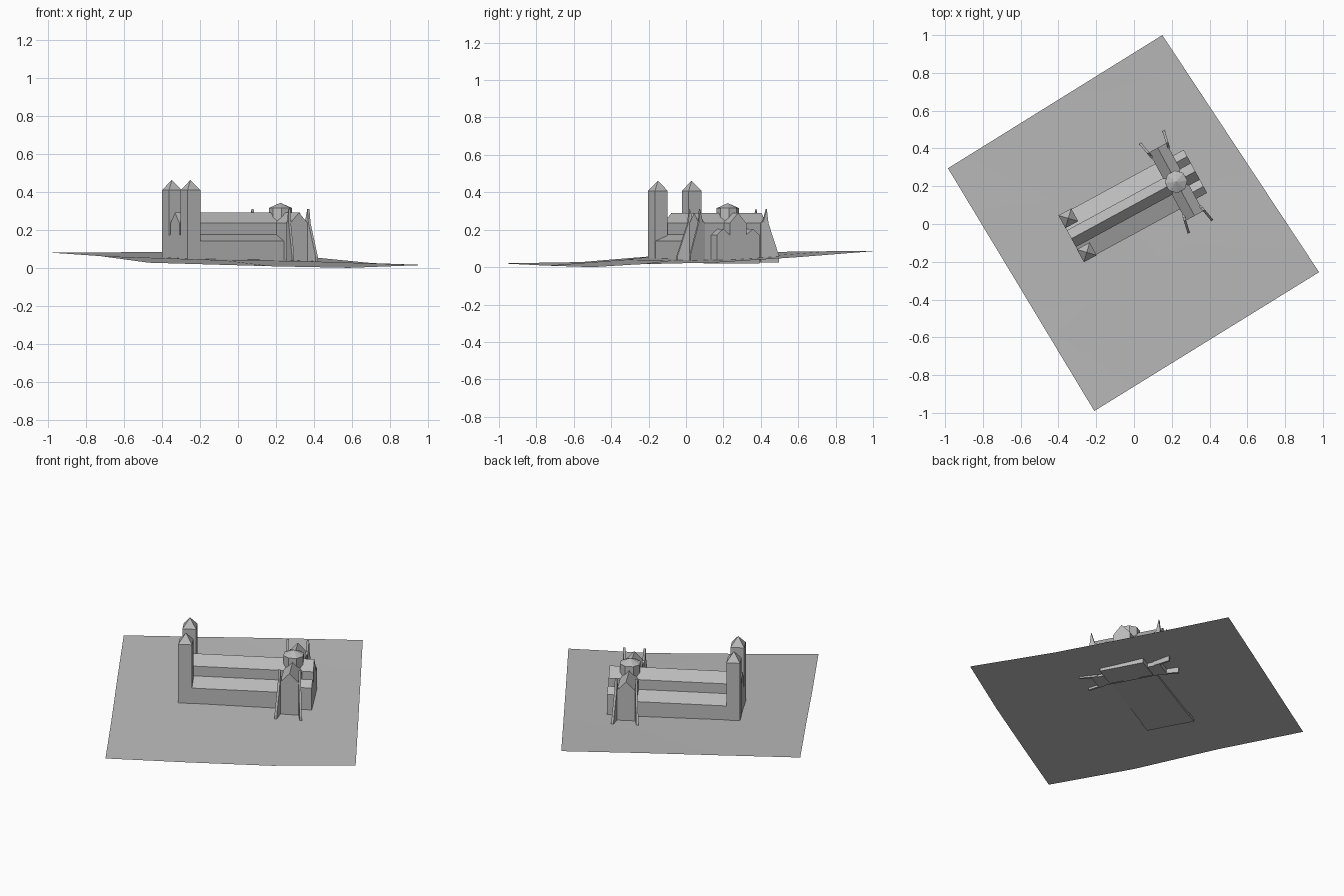
import bpy, bmesh
from math import radians
from mathutils import Matrix, Vector

if "Cube" in bpy.data.objects:
    bpy.data.objects.remove(bpy.data.objects["Cube"])

GREY = 0.5
stone = bpy.data.materials.new("grey_stone")
stone.use_nodes = True
stone.diffuse_color = (GREY, GREY, GREY, 1)
stone.node_tree.nodes["Principled BSDF"].inputs["Base Color"].default_value = (GREY, GREY, GREY, 1)

# Church frame: x runs along the nave from the west front, y is across it
CHURCH = Matrix.Translation((-0.299, -0.06, 0)) @ Matrix.Rotation(radians(28.5), 4, 'Z')


def finish(name, bm, matrix=CHURCH, closed=True):
    if closed:
        bmesh.ops.recalc_face_normals(bm, faces=bm.faces)
    bm.transform(matrix)
    mesh = bpy.data.meshes.new(name)
    bm.to_mesh(mesh)
    bm.free()
    mesh.materials.append(stone)
    obj = bpy.data.objects.new(name, mesh)
    bpy.context.collection.objects.link(obj)
    return obj


def extrude(name, ring, offset):
    """Solid made by sweeping a ring of points along an offset."""
    bm = bmesh.new()
    face = bm.faces.new([bm.verts.new(p) for p in ring])
    swept = bmesh.ops.extrude_face_region(bm, geom=[face])["geom"]
    verts = [v for v in swept if isinstance(v, bmesh.types.BMVert)]
    bmesh.ops.translate(bm, verts=verts, vec=offset)
    return finish(name, bm)


def gabled(half, base, eaves, ridge):
    return [(-half, base), (half, base), (half, eaves), (0, ridge), (-half, eaves)]


def along_nave(name, profile, start, end, shift=0):
    return extrude(name, [(start, y + shift, z) for y, z in profile], (end - start, 0, 0))


def spired(name, x, y, sides, radius, base, eaves, tip, turn):
    """Upright prism with a pointed roof."""
    bm = bmesh.new()
    bmesh.ops.create_cone(bm, cap_ends=True, segments=sides, radius1=radius, radius2=radius,
                          depth=eaves - base)
    bmesh.ops.rotate(bm, verts=bm.verts, matrix=Matrix.Rotation(radians(turn), 3, 'Z'))
    bmesh.ops.translate(bm, verts=bm.verts, vec=(x, y, (base + eaves) / 2))
    top = max(bm.faces, key=lambda f: f.calc_center_median().z)
    bmesh.ops.poke(bm, faces=[top])
    max(bm.verts, key=lambda v: (v.co.z, len(v.link_edges) == sides)).co = (x, y, tip)
    return finish(name, bm)


# Sloping ground sheet: bilinear corners with a grid of heights
BACK_L, BACK_R = Vector((-0.985, 0.295)), Vector((0.15, 1.0))
FRONT_L, FRONT_R = Vector((-0.21, -0.99)), Vector((0.98, -0.255))
HEIGHTS = [(0.08, 0.082, 0.085, 0.085),
           (0.062, 0.055, 0.052, 0.052),
           (0.027, 0.04, 0.036, 0.025),
           (0.02, 0.008, 0.0, 0.015)]
bm = bmesh.new()
rows = []
for j, line in enumerate(HEIGHTS):
    left, right = BACK_L.lerp(FRONT_L, j / 3), BACK_R.lerp(FRONT_R, j / 3)
    rows.append([bm.verts.new((*left.lerp(right, i / 3), z)) for i, z in enumerate(line)])
for a, b in zip(rows, rows[1:]):
    for i in range(3):
        bm.faces.new((a[i], b[i], b[i + 1], a[i + 1]))
for f in bm.faces:
    f.smooth = True
finish("ground", bm, Matrix.Identity(4), closed=False)

# Nave with lean-to aisles
half_section = [(0.137, 0.04), (0.137, 0.14), (0.05, 0.175), (0.05, 0.235)]
section = half_section + [(0, 0.29)] + [(-y, z) for y, z in reversed(half_section)]
along_nave("nave_and_aisles", section, -0.037, 0.56)

# Choir and its side chapels
along_nave("choir", gabled(0.05, 0.02, 0.235, 0.29), 0.55, 0.71)
for side, s in (("left", 1), ("right", -1)):
    along_nave(side + "_chapel", gabled(0.04, 0.02, 0.172, 0.205), 0.56, 0.71, s * 0.09)

# Transept across the nave, with the crossing lantern
CROSS = 0.594
extrude("transept", [(CROSS + x, -0.205, z) for x, z in gabled(0.052, 0.025, 0.235, 0.29)],
        (0, 0.41, 0))
spired("crossing_lantern", CROSS, 0, 8, 0.06, 0.2, 0.315, 0.342, 22.5)

# Splayed buttresses rising to pinnacles at the transept corners
for end, sy in (("left", 1), ("right", -1)):
    for place, sx in (("east", 1), ("west", -1)):
        outline = [(0.17, 0.025), (0.27, 0.025), (0.27, 0.06), (0.212, 0.235),
                   (0.203, 0.31), (0.185, 0.245), (0.17, 0.235)]
        ring = [(CROSS + sx * (0.046 + 0.2 * (y - 0.18)), sy * y, z) for y, z in outline]
        extrude(f"{end}_{place}_buttress", ring, (sx * 0.013, 0, 0))

# West towers
for side, s in (("left", 1), ("right", -1)):
    spired(side + "_west_tower", 0, s * 0.1025, 4, 0.0545, 0.04, 0.408, 0.462, 45)
